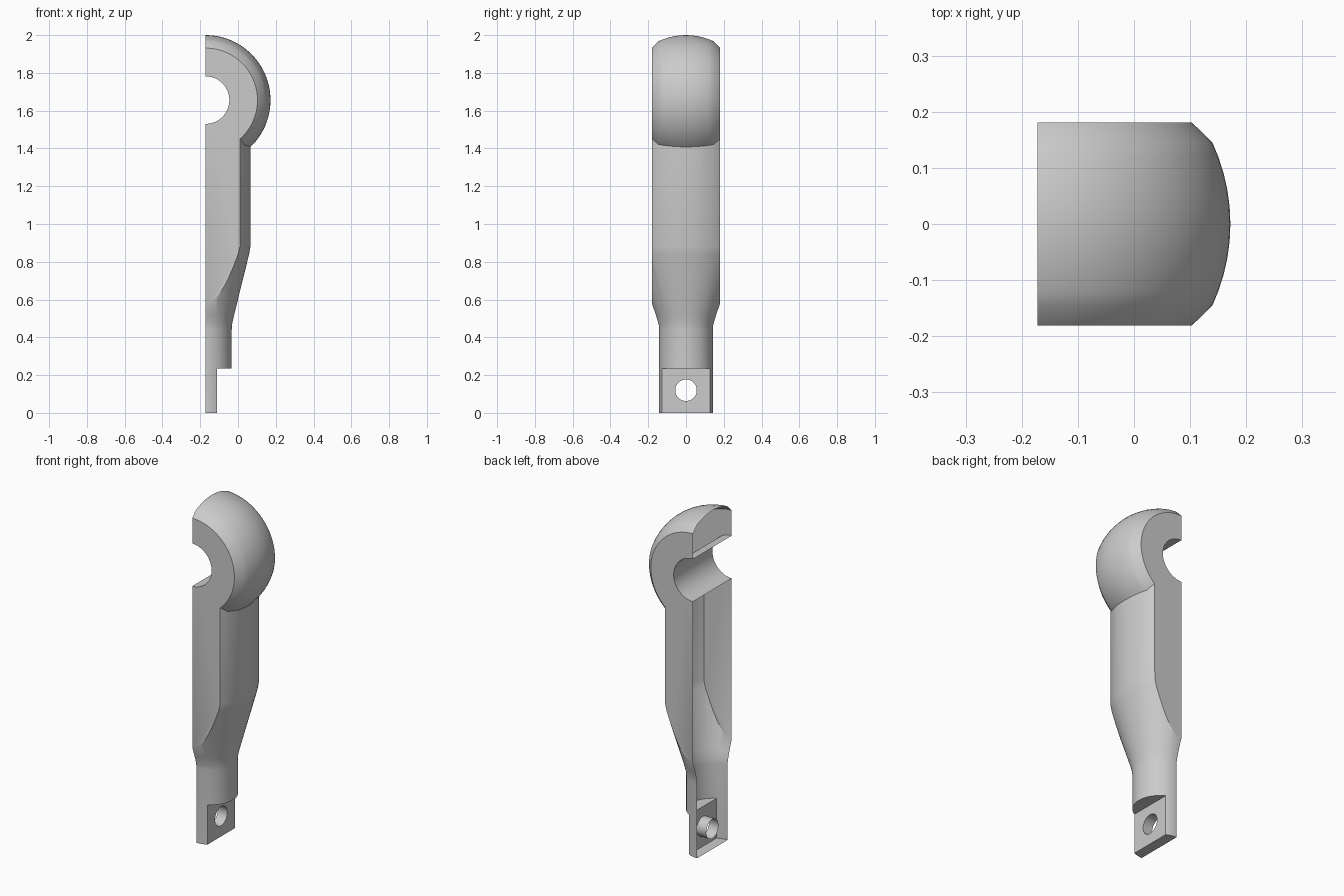
import bpy, bmesh, math
from mathutils import Matrix, Vector

CUT_X = -0.172      # plane that halves the part
HEAD_Z = 1.656      # centre of the rounded head
HEAD_R = 0.344
HALF_W = 0.181      # half thickness of the flat sides

cube = bpy.data.objects.get("Cube")
if cube:
    bpy.data.objects.remove(cube, do_unlink=True)


def add_object(name, bm, matrix):
    bmesh.ops.transform(bm, matrix=matrix, verts=bm.verts)
    bmesh.ops.recalc_face_normals(bm, faces=bm.faces)
    mesh = bpy.data.meshes.new(name)
    bm.to_mesh(mesh)
    bm.free()
    obj = bpy.data.objects.new(name, mesh)
    bpy.context.collection.objects.link(obj)
    return obj


def loft(name, stations, matrix, segments=72):
    """Closed solid through elliptical rings given as (height, rx, ry)."""
    bm = bmesh.new()
    rings = []
    for h, rx, ry in stations:
        angles = [math.tau * (i + 0.5) / segments for i in range(segments)]
        rings.append([bm.verts.new((rx * math.cos(a), ry * math.sin(a), h)) for a in angles])
    for low, high in zip(rings, rings[1:]):
        for i in range(segments):
            j = (i + 1) % segments
            bm.faces.new((low[i], low[j], high[j], high[i]))
    bm.faces.new(rings[0][::-1])
    bm.faces.new(rings[-1])
    return add_object(name, bm, matrix)


def block(name, centre, size):
    bm = bmesh.new()
    bmesh.ops.create_cube(bm, size=1)
    return add_object(name, bm, Matrix.Translation(centre) @ Matrix.Diagonal((*size, 1)))


def combine(target, tool, operation):
    mod = target.modifiers.new(operation.title(), 'BOOLEAN')
    mod.operation = operation
    mod.solver = 'EXACT'
    mod.object = tool
    with bpy.context.temp_override(object=target, active_object=target):
        bpy.ops.object.modifier_apply(modifier=mod.name)
    bpy.data.objects.remove(tool, do_unlink=True)


# Shank: narrow foot, taper, wide upper body
shank = loft("clevis_half", [
    (0, 0.139, 0.142), (0.44, 0.139, 0.142), (0.47, 0.141, 0.145),
    (0.52, 0.152, 0.16), (0.84, 0.231, 0.272), (0.88, 0.238, 0.281),
    (HEAD_Z, 0.239, 0.281)], Matrix.Translation((CUT_X, 0, 0)))

# Head: crowned disc with chamfered rims, axis along y
side = [(0.03 * i, math.sqrt(HEAD_R ** 2 - (0.03 * i) ** 2)) for i in range(5)]
side += [(0.145, 0.312), (0.192, 0.264)]
profile = [(-y, r, r) for y, r in side[:0:-1]] + [(y, r, r) for y, r in side]
along_y = Matrix.Rotation(math.pi / 2, 4, 'X')
head = loft("head", profile, Matrix.Translation((CUT_X, 0, HEAD_Z)) @ along_y, 96)
combine(shank, head, 'UNION')

# Flat sides
combine(shank, block("side_slab", (0, 0, 1), (2, 2 * HALF_W, 3)), 'INTERSECT')

# Pin bore through the head
bore = loft("bore", [(-1, 0.126, 0.126), (1, 0.126, 0.126)],
            Matrix.Translation((CUT_X, 0, HEAD_Z)) @ along_y, 64)
combine(shank, bore, 'DIFFERENCE')

# Thin lug at the foot, with its bolt hole
combine(shank, block("lug_notch", (0.39, 0, -0.265), (1, 1, 1)), 'DIFFERENCE')
hole = loft("bolt_hole", [(-1, 0.057, 0.057), (1, 0.057, 0.057)],
            Matrix.Translation((0, 0, 0.12)) @ Matrix.Rotation(math.pi / 2, 4, 'Y'), 48)
combine(shank, hole, 'DIFFERENCE')

# Halve the shell, leaving the parting plane open
bm = bmesh.new()
bm.from_mesh(shank.data)
bmesh.ops.bisect_plane(bm, geom=bm.verts[:] + bm.edges[:] + bm.faces[:], dist=1e-5,
                       plane_co=Vector((CUT_X, 0, 0)), plane_no=Vector((1, 0, 0)),
                       clear_inner=True)
bm.to_mesh(shank.data)
bm.free()

bpy.ops.object.select_all(action='DESELECT')
shank.select_set(True)
bpy.context.view_layer.objects.active = shank
bpy.ops.object.shade_smooth_by_angle(angle=math.radians(25))
